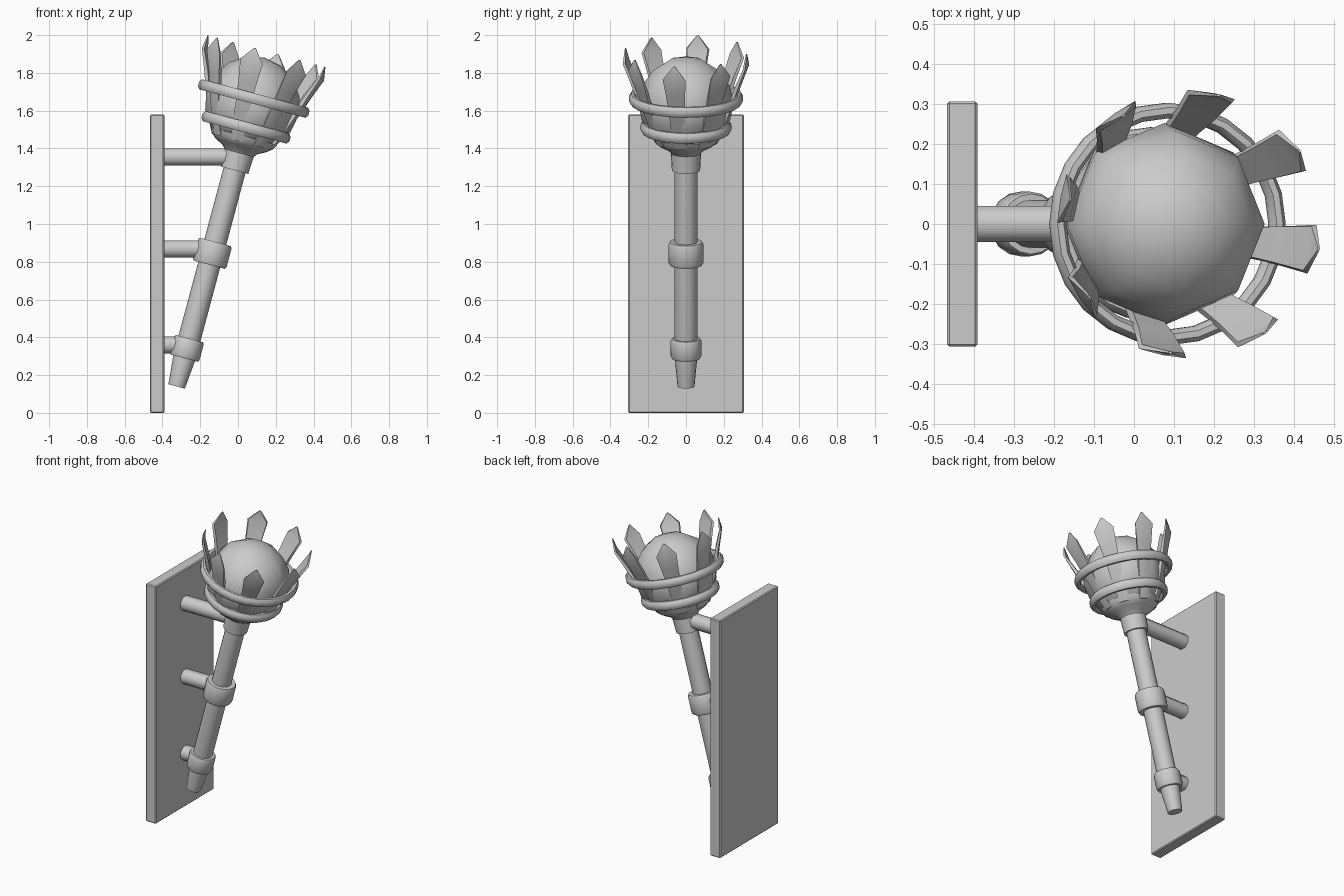
import bpy, bmesh, math
from mathutils import Matrix, Vector

if "Cube" in bpy.data.objects:
    bpy.data.objects.remove(bpy.data.objects["Cube"])

# Torch axis: starts at the lower tip and leans 15 degrees away from the wall
TORCH = Matrix.Translation((-0.325, 0, 0.14)) @ Matrix.Rotation(math.radians(15), 4, 'Y')


def finish(name, bm, matrix=Matrix.Identity(4), angle=35):
    bmesh.ops.recalc_face_normals(bm, faces=bm.faces)
    bm.transform(matrix)
    mesh = bpy.data.meshes.new(name)
    bm.to_mesh(mesh)
    bm.free()
    ob = bpy.data.objects.new(name, mesh)
    bpy.context.collection.objects.link(ob)
    bpy.ops.object.select_all(action='DESELECT')
    ob.select_set(True)
    bpy.context.view_layer.objects.active = ob
    bpy.ops.object.shade_smooth_by_angle(angle=math.radians(angle))
    return ob


def lathe(name, profile, sides=16, loop=False):
    """Revolve (radius, height) points round the torch axis."""
    bm = bmesh.new()
    rings = [[bm.verts.new((r * math.cos(2 * math.pi * i / sides),
                            r * math.sin(2 * math.pi * i / sides), s))
              for i in range(sides)] for r, s in profile]
    pairs = list(zip(rings, rings[1:]))
    if loop:
        pairs.append((rings[-1], rings[0]))
    else:
        bm.faces.new(rings[0])
        bm.faces.new(rings[-1])
    for a, b in pairs:
        for i in range(sides):
            j = (i + 1) % sides
            bm.faces.new((a[i], a[j], b[j], b[i]))
    return finish(name, bm, TORCH)


# Wall plate
bm = bmesh.new()
bmesh.ops.create_cube(bm, size=1, matrix=Matrix.Translation((-0.428, 0, 0.79))
                      @ Matrix.Diagonal((0.076, 0.612, 1.58, 1)))
bmesh.ops.bevel(bm, geom=bm.edges[:], offset=0.006, segments=1, affect='EDGES')
finish("wall_plate", bm)

# Horizontal struts from plate to torch
for name, z, x_end in (("lower_strut", 0.36, -0.27), ("middle_strut", 0.868, -0.14),
                       ("upper_strut", 1.355, -0.01)):
    bm = bmesh.new()
    length = x_end + 0.41
    bmesh.ops.create_cone(bm, cap_ends=True, segments=8, radius1=0.049, radius2=0.049, depth=length,
                          matrix=Matrix.Translation((x_end - length / 2, 0, z))
                          @ Matrix.Rotation(math.pi / 2, 4, 'Y')
                          @ Matrix.Rotation(math.pi / 8, 4, 'Z'))
    finish(name, bm, angle=50)

# Handle and its collars
lathe("shaft", [(0.045, 0), (0.06, 0.16), (0.06, 1.25)])
for name, r, lo, hi in (("lower_collar", 0.081, 0.155, 0.262), ("middle_collar", 0.092, 0.667, 0.792)):
    lathe(name, [(r - 0.006, lo), (r, lo + 0.012), (r, hi - 0.012), (r - 0.006, hi)])

# Flared cup under the basket
lathe("cup", [(0.075, 1.185), (0.08, 1.28), (0.095, 1.298), (0.14, 1.322),
              (0.168, 1.345), (0.178, 1.372), (0.165, 1.375)], 20)

# Basket hoops
for name, r, s in (("lower_hoop", 0.222, 1.42), ("upper_hoop", 0.283, 1.578)):
    section = [(r + 0.021 * math.cos(k * math.pi / 4 + math.pi / 8),
                s + 0.03 * math.sin(k * math.pi / 4 + math.pi / 8)) for k in range(8)]
    lathe(name, section, 24, True)

# Ball of fuel
bm = bmesh.new()
bmesh.ops.create_uvsphere(bm, u_segments=8, v_segments=8, radius=0.252)
finish("fuel_ball", bm, TORCH @ Matrix.Translation((0, 0, 1.55)), 60)

# Eight spear-shaped prongs: (height, radius, half width, half thickness)
STATIONS = [(1.34, 0.155, 0.032, 0.014), (1.42, 0.197, 0.036, 0.014), (1.578, 0.255, 0.044, 0.014),
            (1.66, 0.283, 0.051, 0.013), (1.765, 0.325, 0.062, 0.008), (1.838, 0.327, 0.005, 0.003)]
for n in range(8):
    bm = bmesh.new()
    rows = []
    for s, r, w, t in STATIONS:
        rows.append([bm.verts.new(p) for p in ((r + t * 0.5, -w, s), (r + t, 0, s), (r + t * 0.5, w, s),
                                               (r - t, w * 0.9, s), (r - t, -w * 0.9, s))])
    for a, b in zip(rows, rows[1:]):
        for i in range(5):
            j = (i + 1) % 5
            bm.faces.new((a[i], a[j], b[j], b[i]))
    bm.faces.new(rows[0])
    bm.faces.new(rows[-1])
    finish(f"prong_{n + 1}", bm, TORCH @ Matrix.Rotation(math.radians(-11 + 45 * n), 4, 'Z'))
